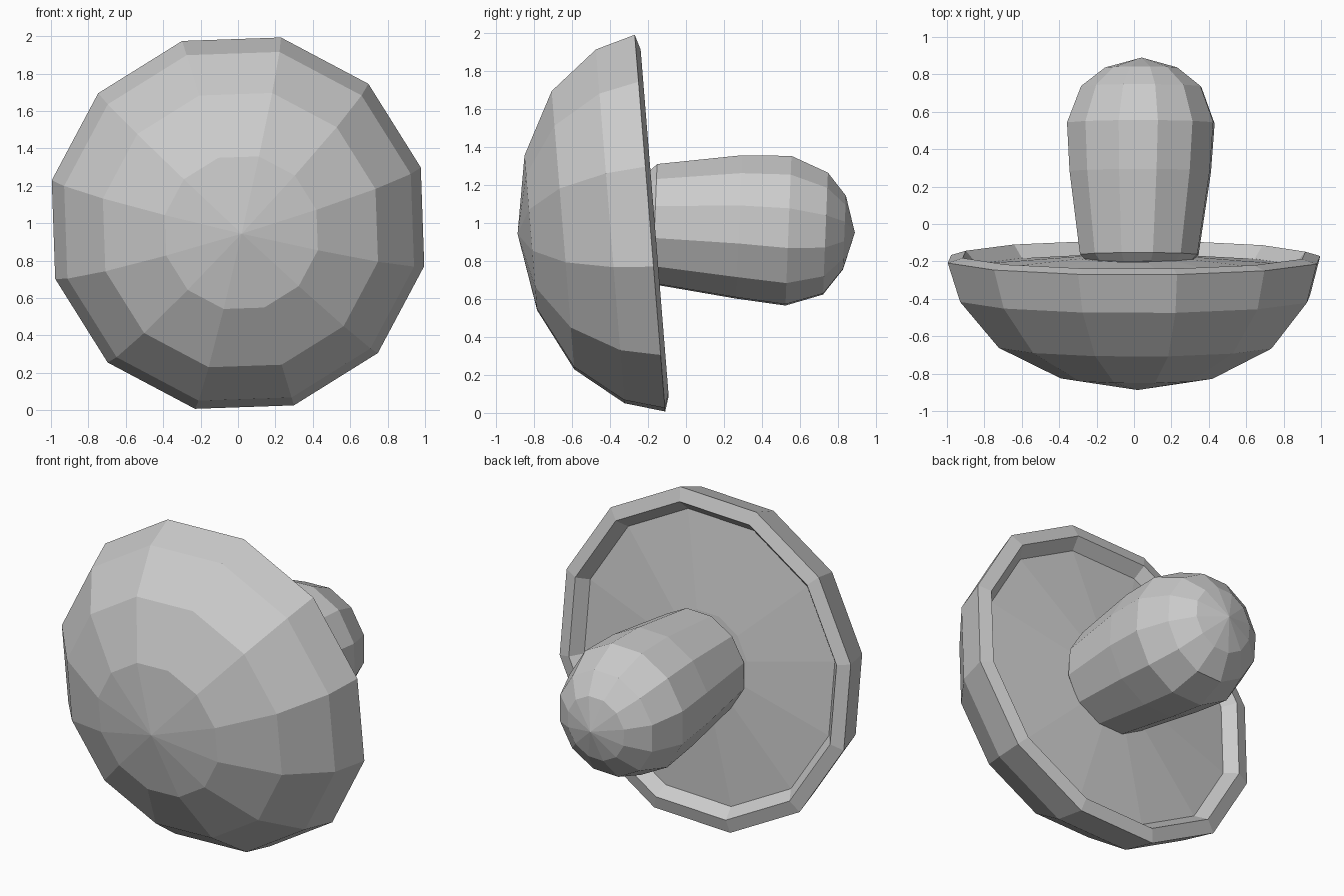
import bpy, bmesh, math
from mathutils import Vector

if "Cube" in bpy.data.objects:
    bpy.data.objects.remove(bpy.data.objects["Cube"])

SIDES = 12

def lathe(name, rings, axis):
    """Loft 12-sided rings; each ring is (centre, radius), radius 0 is a point."""
    axis = Vector(axis).normalized()
    u = Vector((1, 0, 0))
    v = axis.cross(u).normalized()
    if v.z < 0:
        v = -v
    bm = bmesh.new()
    loops = []
    for c, r in rings:
        c = Vector(c)
        if r == 0:
            loops.append([bm.verts.new(c)] * SIDES)
            continue
        loop = []
        for i in range(SIDES):
            a = math.radians(17 + 360 / SIDES * i)
            loop.append(bm.verts.new(c + r * (u * math.cos(a) + v * math.sin(a))))
        loops.append(loop)
    for a, b in zip(loops, loops[1:]):
        for i in range(SIDES):
            j = (i + 1) % SIDES
            bm.faces.new(list(dict.fromkeys((a[i], a[j], b[j], b[i]))))
    bmesh.ops.recalc_face_normals(bm, faces=bm.faces)
    me = bpy.data.meshes.new(name)
    bm.to_mesh(me)
    bm.free()
    ob = bpy.data.objects.new(name, me)
    bpy.context.collection.objects.link(ob)
    return ob

# Mushroom cap: dome, rolled lip and recessed underside, tilted slightly
cap_axis = Vector((0, -1, -0.081)).normalized()
rim = Vector((0, -0.19, 1.0))
cap_profile = [(0.70, 0), (0.63, 0.42), (0.46, 0.755), (0.21, 0.96), (0, 1.022),
               (-0.025, 0.94), (0.045, 0.88), (-0.01, 0.30), (-0.01, 0)]
lathe("mushroom_cap",
      [(rim + cap_axis * t + Vector((0.028 * max(t, 0), 0, 0)), r) for t, r in cap_profile],
      cap_axis)

# Mushroom stem: widening to a rounded end
stem_profile = [(-0.21, 0.995, 0), (-0.21, 0.995, 0.28), (-0.165, 0.995, 0.325),
                (0.28, 0.98, 0.388), (0.54, 0.96, 0.405), (0.735, 0.945, 0.33),
                (0.835, 0.95, 0.2), (0.89, 0.95, 0)]
lathe("mushroom_stem",
      [((0.03 + 0.012 * y, y, z), r) for y, z, r in stem_profile],
      (0, 1, -0.04))
